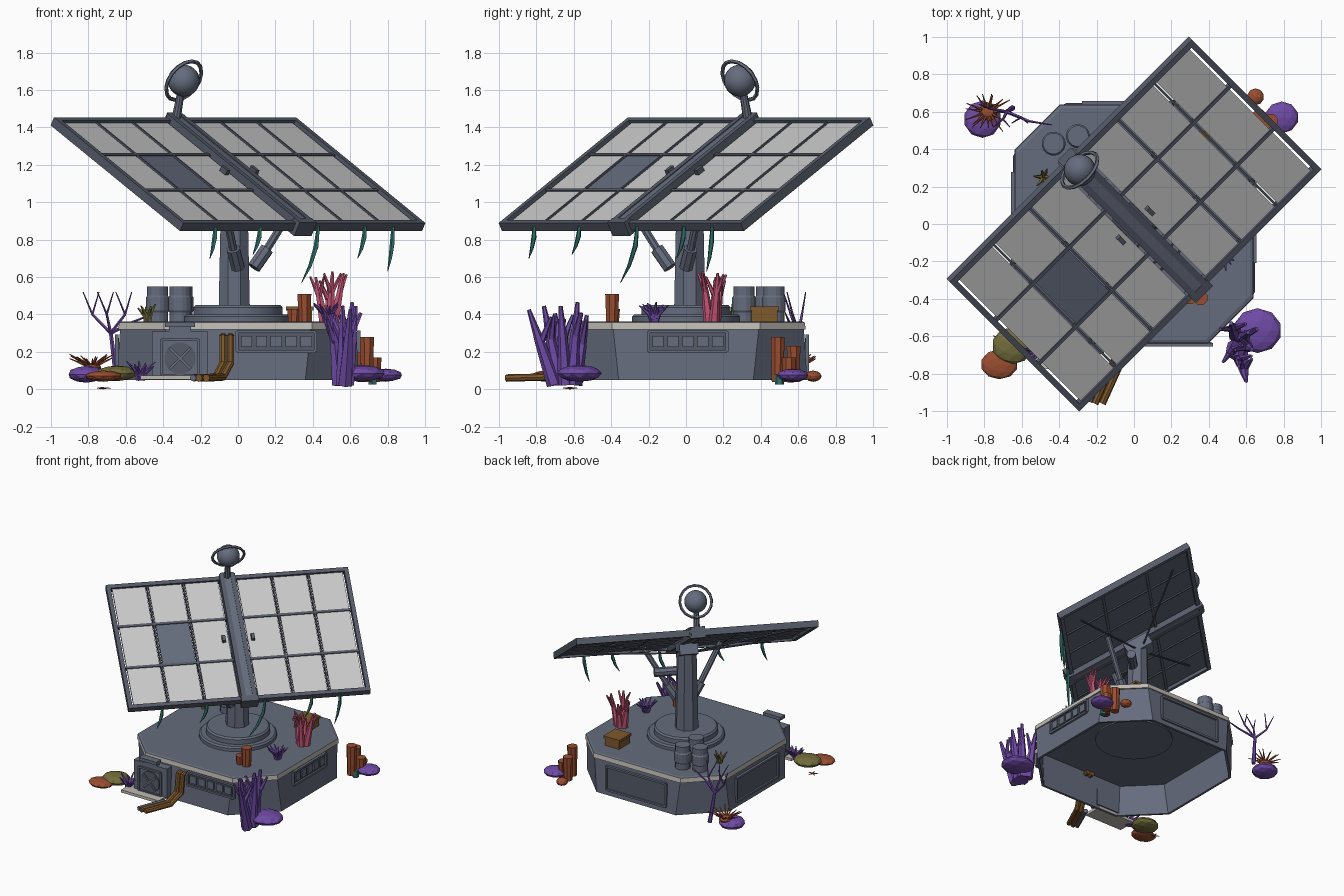
import bpy, bmesh, random
from math import pi, sin, cos, radians
from mathutils import Vector, Matrix

random.seed(7)
if "Cube" in bpy.data.objects:
    bpy.data.objects.remove(bpy.data.objects["Cube"])


def colour(name, r, g, b):
    m = bpy.data.materials.new(name)
    m.use_nodes = True
    m.diffuse_color = (r, g, b, 1)
    m.node_tree.nodes["Principled BSDF"].inputs["Base Color"].default_value = (r, g, b, 1)
    return m


SLATE = colour("slate", 0.13, 0.15, 0.205)
DARK = colour("dark frame", 0.092, 0.105, 0.14)
PALE = colour("pale cell", 0.59, 0.59, 0.59)
TRIM = colour("pale trim", 0.52, 0.49, 0.45)
PURPLE = colour("purple", 0.16, 0.07, 0.38)
RUST = colour("rust", 0.32, 0.075, 0.03)
PINK = colour("pink", 0.55, 0.09, 0.18)
OLIVE = colour("olive", 0.17, 0.15, 0.045)
TEAL = colour("teal", 0.03, 0.17, 0.15)
OCHRE = colour("ochre", 0.21, 0.10, 0.025)


def finish(name, bm, mats, M=None, smooth=False):
    bmesh.ops.recalc_face_normals(bm, faces=bm.faces[:])
    me = bpy.data.meshes.new(name)
    bm.to_mesh(me)
    bm.free()
    ob = bpy.data.objects.new(name, me)
    bpy.context.collection.objects.link(ob)
    for m in mats if isinstance(mats, list) else [mats]:
        me.materials.append(m)
    if M:
        ob.matrix_world = M
    if smooth:
        bpy.ops.object.select_all(action='DESELECT')
        ob.select_set(True)
        bpy.context.view_layer.objects.active = ob
        bpy.ops.object.shade_smooth_by_angle(angle=radians(40))
    return ob


def add_box(bm, c, s):
    bmesh.ops.create_cube(bm, size=1, matrix=Matrix.Translation(c) @ Matrix.Diagonal((*s, 1)))


def boxes(name, mat, items, M=None):
    bm = bmesh.new()
    for c, s in items:
        add_box(bm, c, s)
    return finish(name, bm, mat, M)


def sweep(bm, pts, radii, n=8):
    pts = [Vector(p) for p in pts]
    rings = []
    for i, p in enumerate(pts):
        t = pts[min(i + 1, len(pts) - 1)] - pts[max(i - 1, 0)]
        q = Vector((0, 0, 1)).rotation_difference(t)
        rings.append([bm.verts.new(p + q @ Vector((cos(a), sin(a), 0)) * radii[i])
                      for a in [2 * pi * (k + 0.5) / n for k in range(n)]])
    for a, b in zip(rings, rings[1:]):
        for k in range(n):
            bm.faces.new((a[k], a[k - 1], b[k - 1], b[k]))
    bm.faces.new(rings[0])
    bm.faces.new(rings[-1])


def tube(name, mat, pts, radii, n=8, smooth=False):
    bm = bmesh.new()
    sweep(bm, pts, radii, n)
    return finish(name, bm, mat, None, smooth)


def octagon(name, mat, low, high, caps=True):
    # low and high are (height, half width, half length of the flat side)
    bm = bmesh.new()
    lo, hi = [[bm.verts.new((x, y, z)) for x, y in
               ((h, -f), (h, f), (f, h), (-f, h), (-h, f), (-h, -f), (-f, -h), (f, -h))] for z, h, f in (low, high)]
    for i in range(8):
        bm.faces.new((lo[i - 1], lo[i], hi[i], hi[i - 1]))
    if caps:
        bm.faces.new(lo)
        bm.faces.new(hi)
    return finish(name, bm, mat)


# Base: hollow tapered shell with a deck and a pale rim
shell = octagon("base_wall", SLATE, (0.05, 0.648, 0.36), (0.33, 0.63, 0.39), caps=False)
mod = shell.modifiers.new("thickness", 'SOLIDIFY')
mod.thickness = 0.02
octagon("base_ceiling", SLATE, (0.305, 0.615, 0.38), (0.32, 0.615, 0.38))
octagon("base_rim", TRIM, (0.32, 0.64, 0.395), (0.357, 0.635, 0.395))
octagon("deck", SLATE, (0.357, 0.635, 0.395), (0.363, 0.62, 0.385))


def rim(x, z, w, h, y, t=0.015, d=0.02):
    return [((x, y, z + s * h / 2), (w, d, t)) for s in (-1, 1)] + \
           [((x + s * w / 2, y, z), (t, d, h)) for s in (-1, 1)]


# Wall fittings: vents on two sides, big hatches on the other two
for side, turn, x in (("front", 0, 0.205), ("right", 90, 0.01)):
    M = Matrix.Rotation(radians(turn), 4, 'Z')
    boxes(side + "_vent_rim", SLATE, rim(x, 0.255, 0.42, 0.105, -0.645), M)
    boxes(side + "_vent_plate", DARK, [((x, -0.636, 0.255), (0.42, 0.01, 0.1))], M)
    boxes(side + "_vent_slots", SLATE,
          [((x + i * 0.08, -0.642, 0.255), (0.06, 0.02, 0.06)) for i in range(-2, 3)], M)
for side, turn in (("back", 180), ("left", 270)):
    M = Matrix.Rotation(radians(turn), 4, 'Z')
    boxes(side + "_hatch_rim", SLATE, rim(0, 0.19, 0.54, 0.19, -0.648), M)
    boxes(side + "_hatch", DARK, [((0, -0.641, 0.19), (0.52, 0.008, 0.17))], M)

# Pedestal and pillar
for name, z0, z1, r in (("lower_disc", 0.295, 0.40, 0.29), ("upper_disc", 0.40, 0.45, 0.24)):
    tube(name, SLATE, [(0, 0, z0), (0, 0, z1 - 0.012), (0, 0, z1)], [r, r, r - 0.012], 32, smooth=True)
tube("pillar", SLATE, [(-0.02, 0.02, 0.44), (-0.02, 0.02, 1.1)], [0.09, 0.075], 8)

# Panel frame: x along the length, y up the slope, z out of the face
P = Matrix.Translation((0, 0, 1.15)) @ Matrix.Rotation(radians(45), 4, 'Z') @ Matrix.Rotation(radians(30), 4, 'X')
U, W = 0.915, 0.565
bars = [((0, s * (W - 0.016), 0), (2 * U, 0.032, 0.05)) for s in (-1, 1)]
bars += [((s * (U - 0.016), 0, 0), (0.032, 2 * W, 0.05)) for s in (-1, 1)]
bars += [((0, s * W / 3, 0), (2 * U, 0.02, 0.03)) for s in (-1, 1)]
CW = (U - 0.032 - 0.06) / 3
bars += [((s * (0.06 + k * CW), 0, 0), (0.012, 2 * W, 0.028)) for s in (-1, 1) for k in (1, 2)]
boxes("panel_frame", DARK, bars, P)
boxes("panel_spine", SLATE, [((0, 0, 0), (0.05, 2 * W + 0.03, 0.075))], P)
boxes("spine_rails", DARK, [((s * 0.042, 0, 0), (0.034, 2 * W + 0.02, 0.085)) for s in (-1, 1)], P)
boxes("spine_clasp", DARK, [((0, -W, 0), (0.13, 0.05, 0.085)), ((0, W, 0), (0.1, 0.04, 0.085))], P)
boxes("panel_handles", DARK, [((s * 0.11, 0, 0.02), (0.025, 0.05, 0.035)) for s in (-1, 1)], P)

# Solar cells: pale on the face, dark behind, one blank
for s in (-1, 1):
    for col in range(3):
        for row in (-1, 0, 1):
            bm = bmesh.new()
            add_box(bm, (s * (0.06 + (col + 0.5) * CW), row * 0.365, 0), (CW - 0.024, 0.36, 0.016))
            blank = s < 0 and col == 1 and row == 0
            for f in bm.faces:
                f.normal_update()
                f.material_index = 0 if f.normal.z > 0.5 else 1
            finish("solar_cell", bm, [SLATE if blank else PALE, DARK], P)

# Braces, pivot and pistons behind the panel
bm = bmesh.new()
for sx in (-1, 1):
    for sy in (-1, 1):
        sweep(bm, [(0, 0, -0.1), (sx * 0.72, sy * 0.4, -0.02)], [0.007, 0.007], 6)
finish("panel_braces", bm, DARK, P)
boxes("pivot_head", SLATE, [((0, 0, -0.07), (0.14, 0.2, 0.1))], P)
tube("cross_arm", SLATE, [(0, 0, 0.9), (0.17, 0.17, 0.9)], [0.035, 0.035], 8)
for name, flip in (("right", False), ("left", True)):
    path = [Vector(p) for p in ((0.085, 0, 0.65), (0.155, 0.025, 0.75), (0.33, 0.085, 1.03))]
    if flip:
        path = [Vector((-p.y, -p.x, p.z)) for p in path]
    tube(name + "_piston_body", SLATE, path[:2], [0.038, 0.038], 8)
    tube(name + "_piston_rod", SLATE, path[1:], [0.022, 0.022], 8)

# Sensor ball, mast and ring on the top edge
tube("sensor_mast", SLATE, [(-0.335, 0.335, 1.42), (-0.305, 0.305, 1.59)], [0.027, 0.02], 10)
ball = Vector((-0.29, 0.288, 1.65))
bm = bmesh.new()
bmesh.ops.create_uvsphere(bm, u_segments=24, v_segments=14, radius=0.085, matrix=Matrix.Translation(ball))
finish("sensor_ball", bm, SLATE, smooth=True)
bpy.ops.mesh.primitive_torus_add(major_radius=0.12, minor_radius=0.011, major_segments=16, minor_segments=5)
ring = bpy.context.object
ring.name = "sensor_ring"
ring.matrix_world = Matrix.Translation(ball) @ P.to_3x3().to_4x4() @ Matrix.Rotation(pi / 2, 4, 'X')
ring.data.materials.append(SLATE)

# Vines under the lower edge
for x, drop, sway in ((-0.12, 0.15, -0.03), (0.12, 0.13, -0.04), (0.43, 0.28, -0.09), (0.68, 0.15, -0.04), (0.83, 0.22, -0.03)):
    top = Vector((x, x - 0.69, 0.87))
    steps = (1, 0.7, 0.35, 0)
    tube("vine", TEAL, [top + Vector((sway * t * t, sway * t * t, -(drop + 0.02) * t)) for t in steps],
         [0.002, 0.01, 0.014, 0.009], 5)

# Barrels and crate on the deck
for x, y in ((-0.43, 0.43), (-0.30, 0.47), (-0.31, 0.31)):
    tube("barrel", SLATE, [(x, y, z) for z in (0.36, 0.41, 0.42, 0.49, 0.5, 0.55)],
         [0.057, 0.057, 0.064, 0.064, 0.057, 0.057], 16)
boxes("crate", OCHRE, [((0.33, 0.42, 0.395), (0.13, 0.14, 0.07)), ((0.33, 0.42, 0.432), (0.145, 0.155, 0.02))])

# Fan unit on the front wall, with its hood bar and step
boxes("fan_unit", SLATE, [((-0.31, -0.655, 0.19), (0.3, 0.08, 0.235)), ((-0.31, -0.7, 0.345), (0.16, 0.06, 0.025)),
                          ((-0.31, -0.68, 0.315), (0.12, 0.03, 0.04))])
boxes("fan_rim", SLATE, rim(-0.31, 0.17, 0.2, 0.19, -0.7, 0.014))
tube("fan_disc", DARK, [(-0.31, -0.69, 0.165), (-0.31, -0.703, 0.165)], [0.085, 0.085], 16)
bm = bmesh.new()
for a in (pi / 4, -pi / 4):
    d = Vector((cos(a), 0, sin(a))) * 0.08
    c = Vector((-0.31, -0.705, 0.165))
    sweep(bm, [c - d, c + d], [0.01, 0.01], 4)
finish("fan_blades", bm, SLATE)
boxes("fan_step", TRIM, [((-0.35, -0.7, 0.062), (0.34, 0.15, 0.022))])

# Pipes down the wall
for dx in (0, 0.04):
    tube("pipe", OCHRE, [(-0.21 + dx, -0.96, 0.06), (-0.12 + dx, -0.76, 0.065), (-0.08 + dx, -0.68, 0.14),
                         (-0.08 + dx, -0.66, 0.28), (-0.08 + dx, -0.58, 0.29)], [0.02] * 5, 8)
tube("drain_pipe", SLATE, [(-0.24, -0.95, 0.06), (-0.15, -0.74, 0.065)], [0.018] * 2, 8)


# Sea growth
def mound(name, mat, c, s):
    bm = bmesh.new()
    bmesh.ops.create_icosphere(bm, subdivisions=2, radius=1, matrix=Matrix.Translation(c) @ Matrix.Diagonal((*s, 1)))
    finish(name, bm, mat)


def tuft(name, mat, c, count, spread, height, r):
    bm = bmesh.new()
    c = Vector(c)
    for i in range(count):
        a = 2 * pi * i / count + random.uniform(-0.2, 0.2)
        d = Vector((cos(a), sin(a), 0)) * spread * random.uniform(0.6, 1)
        tip = c + d + Vector((0, 0, height * random.uniform(0.7, 1)))
        mid = c.lerp(tip, 0.5) - d * 0.15
        sweep(bm, [c + d * 0.15, mid, tip], [r, r * 0.8, r * 0.25], 5)
    finish(name, bm, mat)


def forked_coral(name, mat, c, tips, r, twig):
    bm = bmesh.new()
    c = Vector(c)
    for t in tips:
        tip = c + Vector(t)
        start = c + Vector((t[0], t[1], 0)) * 0.35
        fork = start.lerp(tip, 0.55)
        sweep(bm, [start, fork, tip], [r, r * 0.65, r * 0.25], 6)
        for k in range(2):
            a = random.uniform(0, 2 * pi)
            sweep(bm, [fork, fork + Vector((cos(a) * twig * 0.5, sin(a) * twig * 0.5, twig))], [r * 0.5, r * 0.2], 5)
    finish(name, bm, mat)


mound("front_purple_mound", PURPLE, (0.66, -0.57, 0.085), (0.13, 0.12, 0.045))
mound("back_purple_mound", PURPLE, (-0.81, 0.56, 0.08), (0.1, 0.1, 0.045))
mound("right_purple_mound", PURPLE, (0.79, 0.57, 0.075), (0.09, 0.085, 0.035))
mound("olive_mound", OLIVE, (-0.65, -0.65, 0.085), (0.11, 0.1, 0.042))
mound("rust_mound", RUST, (-0.72, -0.75, 0.07), (0.1, 0.08, 0.03))
mound("small_rust_mound", RUST, (0.65, 0.68, 0.07), (0.045, 0.045, 0.03))
forked_coral("tall_coral", PURPLE, (0.56, -0.63, 0.025),
             [(0.04, -0.21, 0.4), (-0.06, -0.07, 0.38), (0.07, -0.04, 0.42), (-0.04, 0.1, 0.37),
              (0.0, -0.13, 0.42), (0.05, 0.05, 0.44)], 0.042, 0.14)
forked_coral("pink_coral", PINK, (0.485, 0.14, 0.36),
             [(-0.07, 0.02, 0.24), (0.08, 0.03, 0.26), (0.02, -0.05, 0.27), (0.0, 0.05, 0.2)], 0.03, 0.11)
tuft("deck_anemone", PURPLE, (0.48, -0.17, 0.36), 12, 0.09, 0.11, 0.014)
tuft("ground_anemone", PURPLE, (-0.52, -0.68, 0.05), 11, 0.09, 0.1, 0.014)
mound("urchin_core", RUST, (-0.78, 0.6, 0.115), (0.05, 0.05, 0.025))
tuft("urchin_spikes", RUST, (-0.78, 0.6, 0.1), 17, 0.14, 0.09, 0.009)
tuft("deck_grass", OLIVE, (-0.48, 0.25, 0.36), 6, 0.06, 0.1, 0.015)
for x, y, z0, z1 in ((0.355, -0.395, 0.36, 0.51), (0.30, -0.39, 0.36, 0.43), (0.69, 0.49, 0.04, 0.28),
                     (0.67, 0.575, 0.04, 0.23), (0.73, 0.55, 0.04, 0.17)):
    tube("tube_sponge", RUST, [(x, y, z0), (x, y, z1)], [0.034, 0.04], 8)
tube("teal_nub", TEAL, [(0.72, 0.5, 0.025), (0.72, 0.5, 0.08)], [0.025, 0.025], 6)

# Thin branching coral
bm = bmesh.new()
fork = Vector((-0.68, 0.6, 0.3))
sweep(bm, [(-0.65, 0.62, 0.06), fork], [0.016, 0.011], 6)
for dx, dy in ((-0.14, 0.02), (-0.03, -0.04), (0.11, -0.03)):
    elbow = fork + Vector((dx * 0.7, dy, 0.1))
    sweep(bm, [fork, elbow], [0.009, 0.007], 5)
    for e in (-0.05, 0.035):
        sweep(bm, [elbow, elbow + Vector((e, dy, 0.12))], [0.006, 0.003], 5)
sweep(bm, [fork, fork + Vector((0.12, -0.05, 0.06)), fork + Vector((0.24, -0.07, 0.11))], [0.01, 0.007, 0.003], 5)
finish("branch_coral", bm, PURPLE)

# Flat starfish on the ground
bm = bmesh.new()
for i in range(5):
    d = Vector((cos(i * 2 * pi / 5), sin(i * 2 * pi / 5), 0))
    sweep(bm, [Vector((-0.72, -0.62, 0.006)), Vector((-0.72, -0.62, 0.006)) + d * 0.04], [0.007, 0.002], 4)
finish("starfish", bm, RUST)
